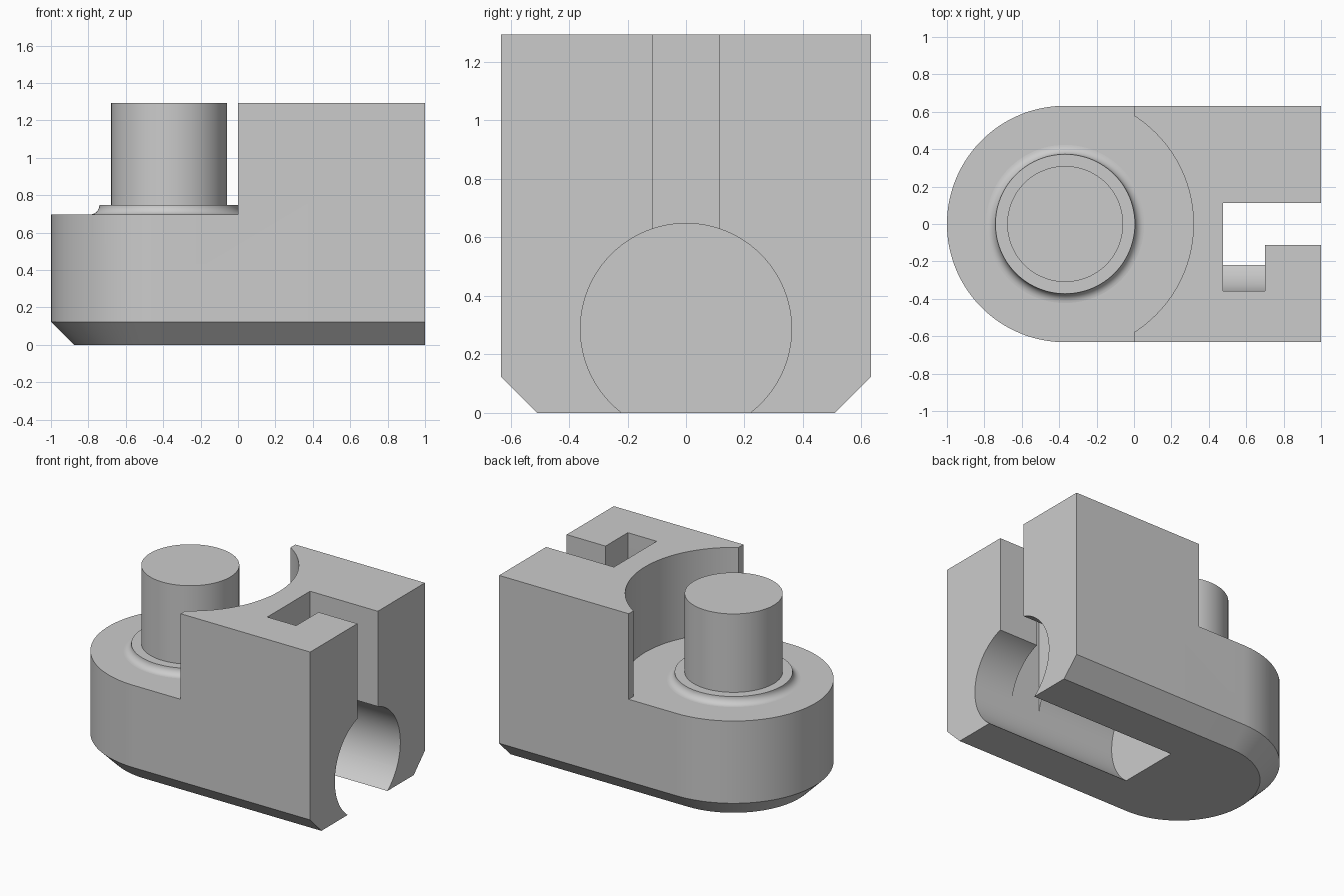
import bpy
import bmesh
from math import cos, sin, pi, radians

cube = bpy.data.objects.get("Cube")
if cube:
    bpy.data.objects.remove(cube, do_unlink=True)

grey = bpy.data.materials.new("plain_grey")
grey.use_nodes = True
grey.diffuse_color = (0.6, 0.6, 0.6, 1)
grey.node_tree.nodes["Principled BSDF"].inputs["Base Color"].default_value = (0.6, 0.6, 0.6, 1)

HALF = 0.632          # half width and nose radius
CX = HALF - 1         # centre of the nose and the post
STEP, TOP = 0.697, 1.294
CHAMFER = 0.123


def loft(name, rings):
    """Solid through stacked outlines, each given as (points, z)."""
    bm = bmesh.new()
    loops = [[bm.verts.new((x, y, z)) for x, y in pts] for pts, z in rings]
    for low, high in zip(loops, loops[1:]):
        n = len(low)
        for i in range(n):
            j = (i + 1) % n
            bm.faces.new((low[i], low[j], high[j], high[i]))
    bm.faces.new(loops[0][::-1])
    bm.faces.new(loops[-1])
    bmesh.ops.recalc_face_normals(bm, faces=bm.faces)
    mesh = bpy.data.meshes.new(name)
    bm.to_mesh(mesh)
    bm.free()
    obj = bpy.data.objects.new(name, mesh)
    bpy.context.collection.objects.link(obj)
    mesh.materials.append(grey)
    return obj


def circle(r, n=96):
    return [(CX + r * cos(2 * pi * i / n), r * sin(2 * pi * i / n)) for i in range(n)]


def outline(r, n=64):
    """Round nose at -x, square end at +x."""
    arc = [(CX + r * cos(pi / 2 + pi * i / n), r * sin(pi / 2 + pi * i / n)) for i in range(n + 1)]
    return arc + [(1, -r), (1, r)]


def box(x0, x1, y0, y1):
    return [(x0, y0), (x1, y0), (x1, y1), (x0, y1)]


def activate(obj):
    bpy.ops.object.select_all(action='DESELECT')
    obj.select_set(True)
    bpy.context.view_layer.objects.active = obj


def cut(obj, cutter):
    activate(obj)
    mod = obj.modifiers.new("cut", 'BOOLEAN')
    mod.operation = 'DIFFERENCE'
    mod.solver = 'EXACT'
    mod.object = cutter
    bpy.ops.object.modifier_apply(modifier=mod.name)
    bpy.data.objects.remove(cutter, do_unlink=True)


# Body with chamfered underside
body = loft("body", [(outline(HALF - CHAMFER), 0), (outline(HALF), CHAMFER), (outline(HALF), TOP)])

# Lowered nose and the round clearance behind the post
cut(body, loft("nose_cutter", [(box(-2, 0, -1, 1), STEP), (box(-2, 0, -1, 1), 2)]))
cut(body, loft("clearance_cutter", [(circle(0.686), STEP), (circle(0.686), 2)]))

# Lengthwise bore, open at the bottom and the square end
BORE_END, BORE_Z = -0.12, 0.287
bpy.ops.mesh.primitive_cylinder_add(vertices=96, radius=0.361, depth=2,
                                    location=(BORE_END + 1, 0, BORE_Z), rotation=(0, pi / 2, 0))
bore = bpy.context.object
bore.data.materials.append(grey)
cut(body, bore)

# Hooked slot from the top down into the bore
slot = [(0.477, 0.113), (0.477, -0.358), (0.7, -0.358), (0.7, -0.113), (1.2, -0.113), (1.2, 0.113)]
cut(body, loft("slot_cutter", [(slot, BORE_Z), (slot, 2)]))

# Post with a collar and a concave fillet at its foot
FILLET, COLLAR = 0.05, 0.373
foot = [(circle(COLLAR + FILLET * (1 - sin(a))), STEP + FILLET * (1 - cos(a)))
        for a in (pi / 2 * i / 8 for i in range(9))]
post = loft("post", [(circle(COLLAR + FILLET), STEP - 0.02)] + foot
            + [(circle(0.31), STEP + FILLET), (circle(0.31), TOP)])

for obj in (body, post):
    activate(obj)
    bpy.ops.object.shade_smooth_by_angle(angle=radians(30))
